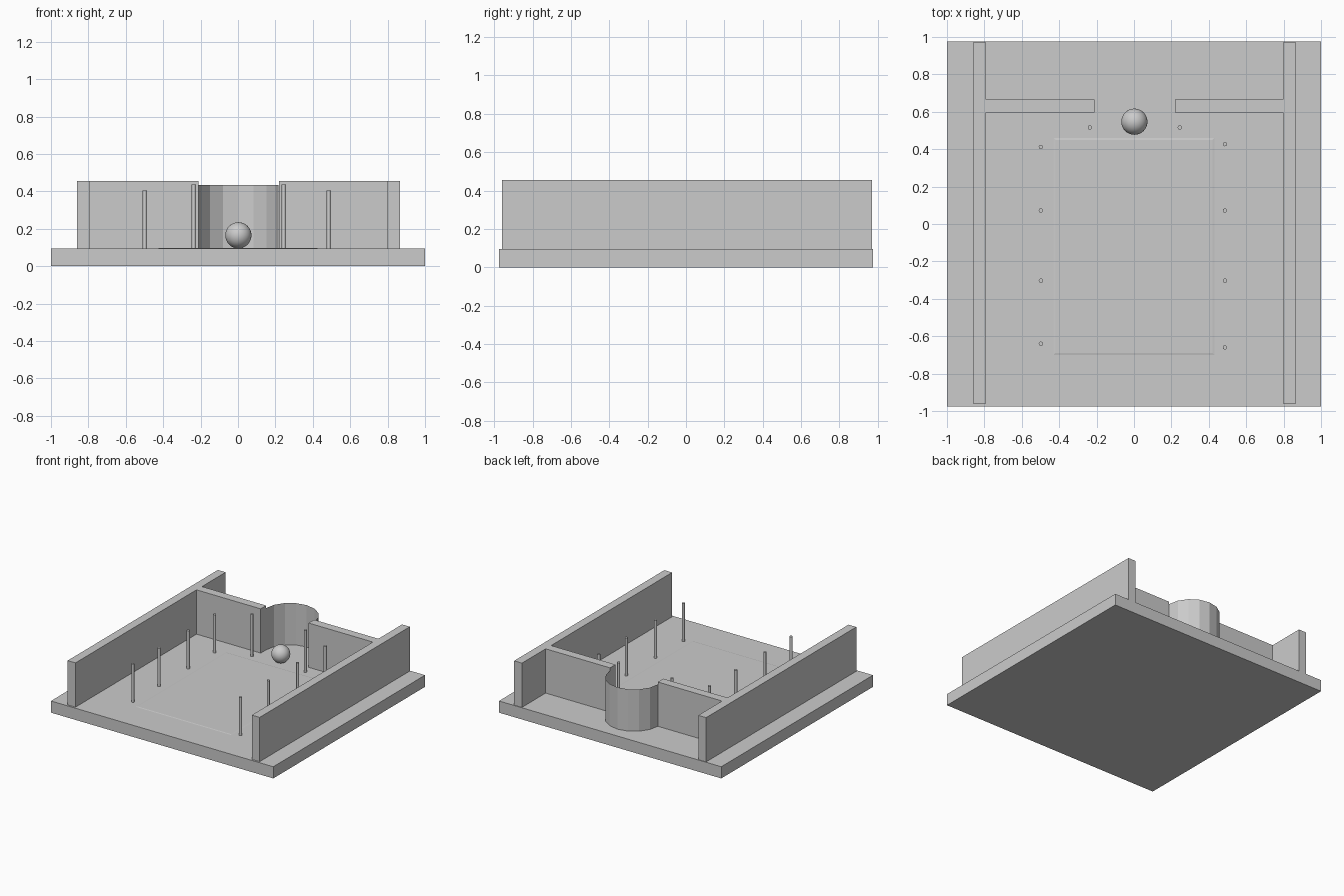
import bpy, bmesh, math
from mathutils import Matrix

cube = bpy.data.objects.get("Cube")
if cube:
    bpy.data.objects.remove(cube, do_unlink=True)

FLOOR = 0.095      # top of the base
WALL_TOP = 0.455

grey = bpy.data.materials.new("light_grey")
grey.use_nodes = True
grey.diffuse_color = (0.6, 0.6, 0.6, 1)
grey.node_tree.nodes["Principled BSDF"].inputs["Base Color"].default_value = (0.6, 0.6, 0.6, 1)


def finish(name, bm, smooth=False):
    mesh = bpy.data.meshes.new(name)
    bm.normal_update()
    for f in bm.faces:
        f.smooth = smooth
    bm.to_mesh(mesh)
    bm.free()
    mesh.materials.append(grey)
    obj = bpy.data.objects.new(name, mesh)
    bpy.context.collection.objects.link(obj)
    return obj


def box(name, x0, x1, y0, y1, z0, z1, taper=0.0):
    bm = bmesh.new()
    bmesh.ops.create_cube(bm, size=1)
    for v in bm.verts:
        v.co.x = x0 if v.co.x < 0 else x1
        v.co.y = y0 if v.co.y < 0 else y1
        if v.co.z > 0 and taper:
            v.co.x -= math.copysign(taper, v.co.x)
            v.co.y -= math.copysign(taper, v.co.y)
        v.co.z = z0 if v.co.z < 0 else z1
    return finish(name, bm)


# Base slab and thin floor mat
box("base", -1, 1, -0.975, 0.975, 0, FLOOR)
box("floor_mat", -0.43, 0.43, -0.70, 0.46, FLOOR, FLOOR + 0.002, taper=0.01)

# Long side walls and the back walls either side of the opening
box("right_side_wall", -0.86, -0.79, -0.96, 0.97, FLOOR, WALL_TOP)
box("left_side_wall", 0.797, 0.867, -0.96, 0.97, FLOOR, WALL_TOP)
box("right_back_wall", -0.79, -0.212, 0.595, 0.665, FLOOR, WALL_TOP)
box("left_back_wall", 0.218, 0.797, 0.595, 0.665, FLOOR, WALL_TOP)

# Half-round niche: an open faceted sheet behind the opening
bm = bmesh.new()
SEGMENTS, RADIUS = 8, 0.214
columns = []
for i in range(SEGMENTS + 1):
    a = math.pi * i / SEGMENTS
    x, y = 0.002 + RADIUS * math.cos(a), 0.663 + RADIUS * math.sin(a)
    columns.append([bm.verts.new((x, y, z)) for z in (FLOOR, 0.435)])
for (a0, a1), (b0, b1) in zip(columns, columns[1:]):
    bm.faces.new((a0, b0, b1, a1))
finish("niche", bm)

# Ball in front of the niche
bm = bmesh.new()
bmesh.ops.create_uvsphere(bm, u_segments=32, v_segments=16, radius=0.07,
                          matrix=Matrix.Translation((0.002, 0.547, FLOOR + 0.07)))
finish("ball", bm, smooth=True)


# Slender posts: two rows plus a taller pair by the opening
def post(name, x, y, top):
    bm = bmesh.new()
    bmesh.ops.create_cone(bm, cap_ends=True, segments=16, radius1=0.0115, radius2=0.0115,
                          depth=top - FLOOR,
                          matrix=Matrix.Translation((x, y, (top + FLOOR) / 2)))
    finish(name, bm)


rows = {"right": (-0.498, (-0.64, -0.303, 0.072, 0.412)),
        "left": (0.486, (-0.66, -0.303, 0.072, 0.427))}
for side, (x, ys) in rows.items():
    for i, y in enumerate(ys, 1):
        post(f"{side}_post_{i}", x, y, 0.405)
for side, x in (("right", -0.236), ("left", 0.245)):
    post(f"{side}_tall_post", x, 0.516, 0.437)
